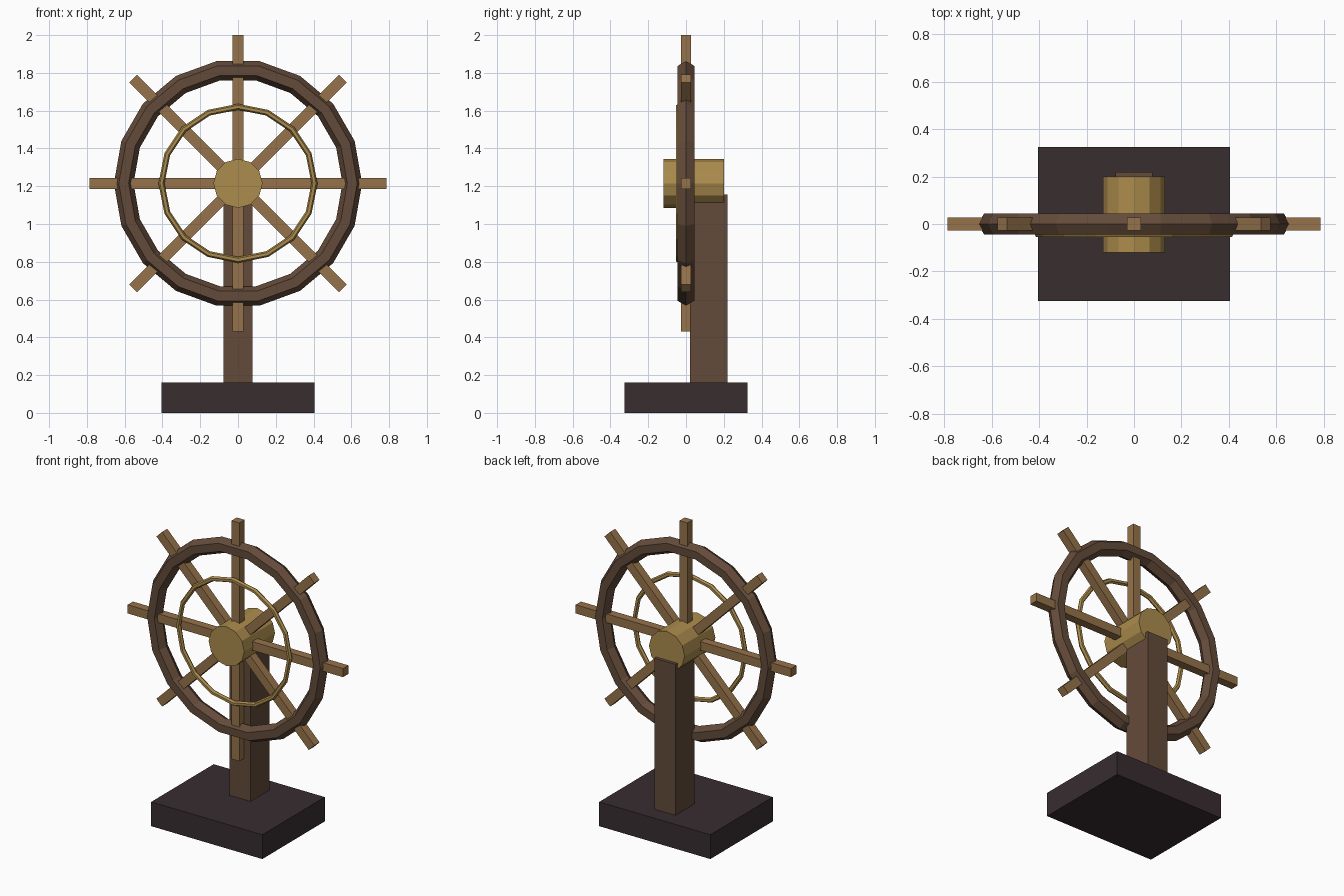
import bpy
import math

old = bpy.data.objects.get("Cube")
if old:
    bpy.data.objects.remove(old, do_unlink=True)


def material(name, rgb):
    m = bpy.data.materials.new(name)
    m.use_nodes = True
    m.diffuse_color = (*rgb, 1)
    bsdf = m.node_tree.nodes["Principled BSDF"]
    bsdf.inputs["Base Color"].default_value = (*rgb, 1)
    bsdf.inputs["Roughness"].default_value = 0.8
    return m


DARK_WOOD = material("dark wood", (0.127, 0.070, 0.042))
LIGHT_WOOD = material("light wood", (0.305, 0.171, 0.069))
BRASS = material("brass", (0.413, 0.262, 0.074))
STONE = material("dark base", (0.040, 0.026, 0.030))

AXLE_Z = 1.215
UPRIGHT = (math.pi / 2, 0, 0)


def finish(name, mat):
    ob = bpy.context.object
    ob.name = ob.data.name = name
    ob.data.materials.clear()
    ob.data.materials.append(mat)
    return ob


def box(name, mat, centre, size, tilt=0):
    bpy.ops.mesh.primitive_cube_add(size=1, location=centre, rotation=(0, tilt, 0))
    ob = finish(name, mat)
    ob.scale = size
    return ob


def ring(name, mat, y, major, minor, segments):
    bpy.ops.mesh.primitive_torus_add(
        location=(0, y, AXLE_Z), rotation=UPRIGHT, major_radius=major,
        minor_radius=minor, major_segments=segments, minor_segments=6)
    return finish(name, mat)


# Stand
box("base", STONE, (0, 0, 0.08), (0.81, 0.65, 0.16))
box("post", DARK_WOOD, (0, 0.12, 0.655), (0.154, 0.2, 1.0))

# Wheel rings
ring("rim", DARK_WOOD, 0, 0.605, 0.052, 18)
ring("inner_ring", BRASS, -0.04, 0.405, 0.016, 16)

# Spokes, each running through the hub from handle to handle
for i in range(4):
    box(f"spoke_{i + 1}", LIGHT_WOOD, (0, 0, AXLE_Z), (0.057, 0.055, 1.57), i * math.pi / 4)

# Hub
bpy.ops.mesh.primitive_cylinder_add(
    vertices=12, radius=0.13, depth=0.32, location=(0, 0.04, AXLE_Z), rotation=UPRIGHT)
finish("hub", BRASS)
